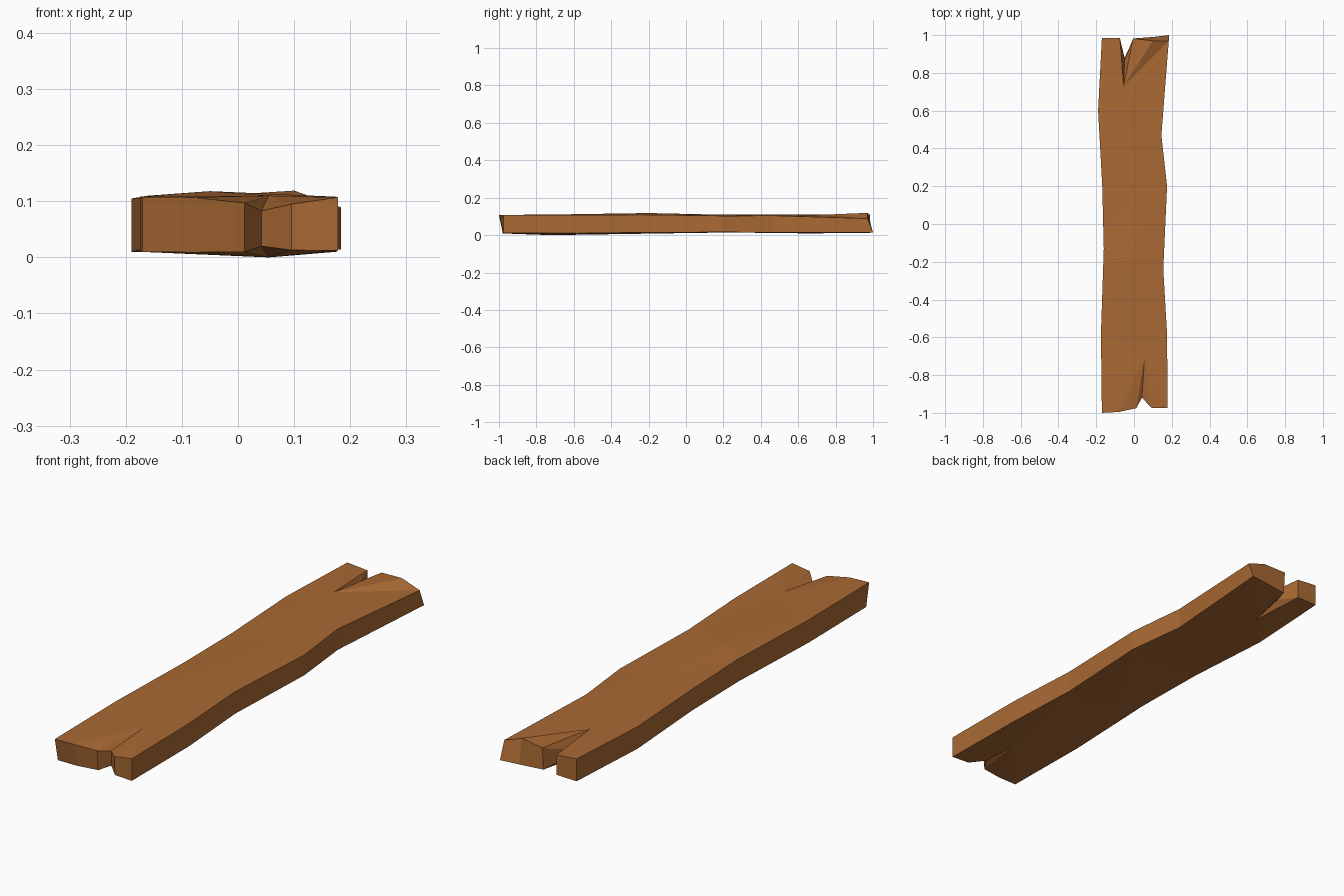
import bpy, bmesh

wood = bpy.data.materials.new("brown wood")
wood.diffuse_color = (0.40, 0.142, 0.034, 1)

bm = bmesh.new()


def pair(x, y_top, y_bot, z_top, z_bot):
    """Top and bottom vertex of one point on the plank outline."""
    return bm.verts.new((x, y_top, z_top)), bm.verts.new((x, y_bot, z_bot))


def skin(*pairs):
    """Matching face on the top and on the underside."""
    for side in (0, 1):
        bm.faces.new([p[side] for p in pairs])


def wall(a, b):
    """Upright face between two outline points."""
    bm.faces.new((a[0], b[0], b[1], a[1]))


# Wavy body: left edge, middle, right edge at each station along the plank
stations = [[pair(x, y, y, zt, zb) for x, y, zt, zb in row] for row in (
    ((-0.175, -0.58, 0.108, 0.010), (0.055, -0.72, 0.110, 0.0), (0.175, -0.58, 0.108, 0.010)),
    ((-0.160, -0.13, 0.110, 0.013), (-0.05, -0.20, 0.118, 0.008), (0.155, -0.24, 0.109, 0.014)),
    ((-0.168, 0.20, 0.106, 0.015), (0.01, 0.20, 0.109, 0.014), (0.175, 0.20, 0.103, 0.016)),
    ((-0.190, 0.60, 0.105, 0.010), (-0.055, 0.73, 0.109, 0.010), (0.145, 0.47, 0.104, 0.014)),
)]
for r, s in zip(stations, stations[1:]):
    for i in (0, 1):
        skin(r[i], r[i + 1], s[i + 1])
        skin(r[i], s[i + 1], s[i])
    wall(r[0], s[0])
    wall(r[2], s[2])


# Split ends: points left of the crack, crack valley, points right of the crack
def split_end(row, left, valley, right):
    left, right = [pair(*p) for p in left], [pair(*p) for p in right]
    rim = [row[0]] + left + [pair(*valley)] + right + [row[2]]
    for a, b in zip(rim, rim[1:]):
        skin(row[1], a, b)
        wall(a, b)


split_end(stations[0],
          [(-0.17, -1.0, -0.98, 0.108, 0.010), (-0.08, -0.995, -0.978, 0.107, 0.009),
           (0.012, -0.975, -0.965, 0.097, 0.010)],
          (0.042, -0.92, -0.92, 0.083, 0.020),
          [(0.095, -0.975, -0.97, 0.095, 0.013), (0.178, -0.975, -0.975, 0.107, 0.012)])
split_end(stations[3],
          [(-0.17, 0.985, 0.985, 0.108, 0.012), (-0.075, 0.985, 0.985, 0.100, 0.014)],
          (-0.05, 0.87, 0.88, 0.072, 0.040),
          [(-0.005, 0.982, 0.975, 0.110, 0.014), (0.10, 0.97, 0.99, 0.119, 0.014),
           (0.184, 0.97, 1.0, 0.089, 0.014)])

bmesh.ops.recalc_face_normals(bm, faces=bm.faces)
mesh = bpy.data.meshes.new("plank")
bm.to_mesh(mesh)
bm.free()
mesh.materials.append(wood)
bpy.context.collection.objects.link(bpy.data.objects.new("plank", mesh))
